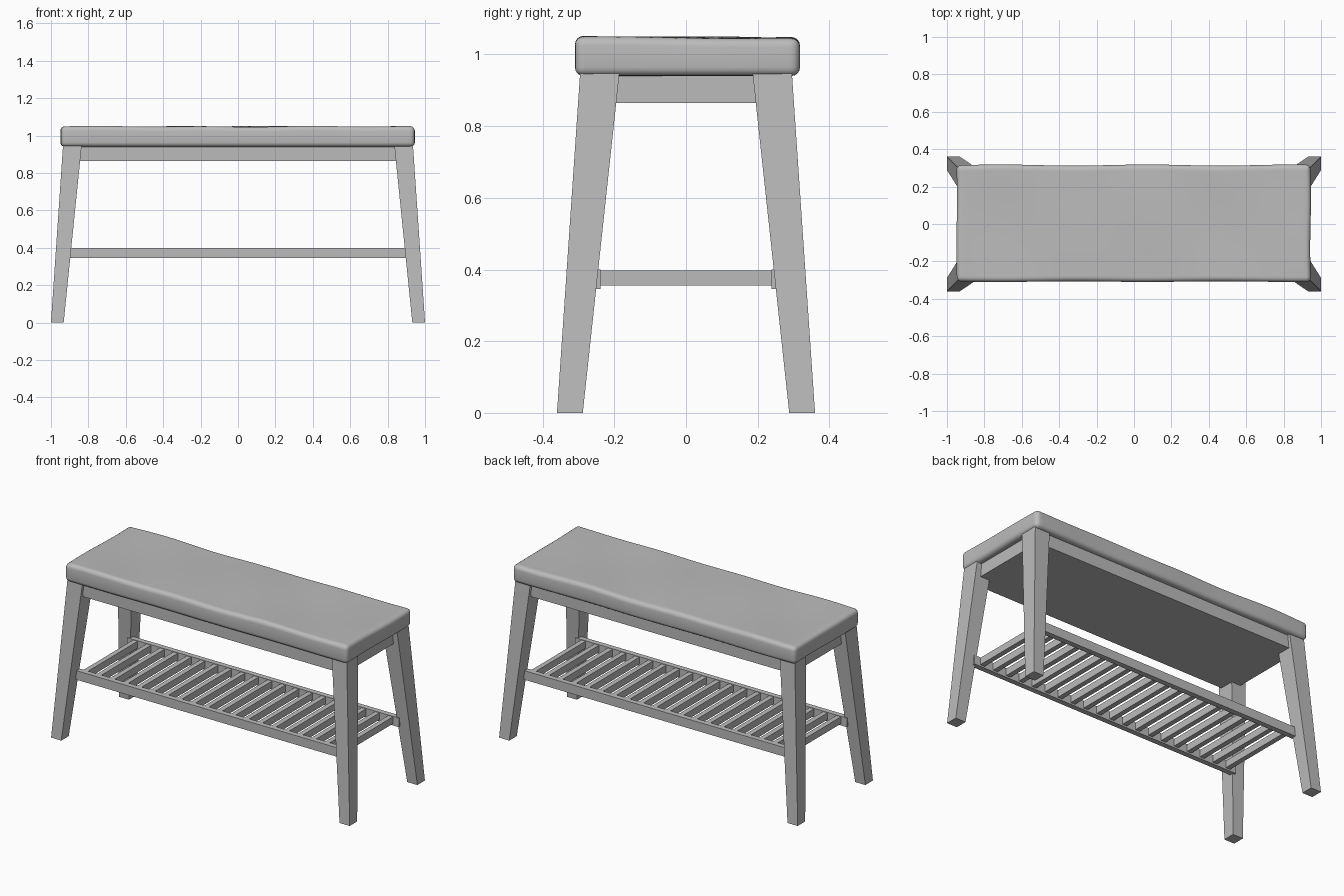
import bpy, bmesh, math
from mathutils import Vector

cube = bpy.data.objects.get("Cube")
if cube:
    bpy.data.objects.remove(cube, do_unlink=True)

grey = bpy.data.materials.new("plain grey")
grey.use_nodes = True
colour = (0.5, 0.5, 0.5, 1)
grey.diffuse_color = colour
grey.node_tree.nodes["Principled BSDF"].inputs["Base Color"].default_value = colour


def finish(name, bm):
    bmesh.ops.recalc_face_normals(bm, faces=bm.faces)
    mesh = bpy.data.meshes.new(name)
    bm.to_mesh(mesh)
    bm.free()
    mesh.materials.append(grey)
    obj = bpy.data.objects.new(name, mesh)
    bpy.context.collection.objects.link(obj)
    return obj


def block(lo, hi):
    """Box between two opposite corners."""
    bm = bmesh.new()
    bmesh.ops.create_cube(bm, size=1)
    lo, hi = Vector(lo), Vector(hi)
    for v in bm.verts:
        v.co = (lo + hi) / 2 + v.co * (hi - lo)
    return bm


# Splayed, tapered legs
for front, sy in (("front", -1), ("back", 1)):
    for side, sx in (("right", -1), ("left", 1)):
        bm = block((0, 0, 0), (1, 1, 0.955))
        for v in bm.verts:
            top = v.co.z > 0.5
            x_in, x_out = (0.835, 0.935) if top else (0.932, 1.0)
            y_in, y_out = (0.185, 0.295) if top else (0.288, 0.36)
            v.co.x = sx * (x_out if v.co.x > 0.5 else x_in)
            v.co.y = sy * (y_out if v.co.y > 0.5 else y_in)
        finish(f"{front}_{side}_leg", bm)

# Solid apron under the seat
finish("apron", block((-0.905, -0.28, 0.865), (0.905, 0.28, 0.955)))

# Shelf rails and slats
for name, s in (("front", -1), ("back", 1)):
    finish(f"{name}_shelf_rail",
           block((-0.91, s * 0.255 - 0.016, 0.345), (0.91, s * 0.255 + 0.016, 0.4)))
count = 20
for i in range(count):
    x = -0.855 + 1.71 * i / (count - 1)
    finish(f"shelf_slat_{i + 1}",
           block((x - 0.015, -0.25, 0.355), (x + 0.015, 0.25, 0.397)))

# Cushioned seat: rounded slab with gentle unevenness
bm = block((-0.948, -0.308, 0.94), (0.944, 0.315, 1.047))
bmesh.ops.bevel(bm, geom=bm.edges[:], offset=0.024, segments=4,
                profile=0.5, affect='EDGES')
for axis, half, cuts in (((1, 0, 0), 0.9, 40), ((0, 1, 0), 0.28, 14)):
    for i in range(cuts + 1):
        bmesh.ops.bisect_plane(bm, geom=bm.verts[:] + bm.edges[:] + bm.faces[:],
                               plane_co=Vector(axis) * half * (2 * i / cuts - 1),
                               plane_no=axis)
for v in bm.verts:
    x, y, z = v.co
    if z > 1.0:
        v.co.z += 0.003 * math.sin(5 * x + 2) * math.cos(7 * y) \
            + 0.002 * math.sin(11 * x + 9 * y) - 0.006 * y
    v.co.y += 0.003 * math.sin(8 * x + 1) * (1 if y > 0 else -0.6)
    v.co.x += 0.002 * math.sin(12 * y)
seat = finish("seat_cushion", bm)
bpy.ops.object.select_all(action='DESELECT')
seat.select_set(True)
bpy.context.view_layer.objects.active = seat
bpy.ops.object.shade_smooth_by_angle(angle=math.radians(40))
